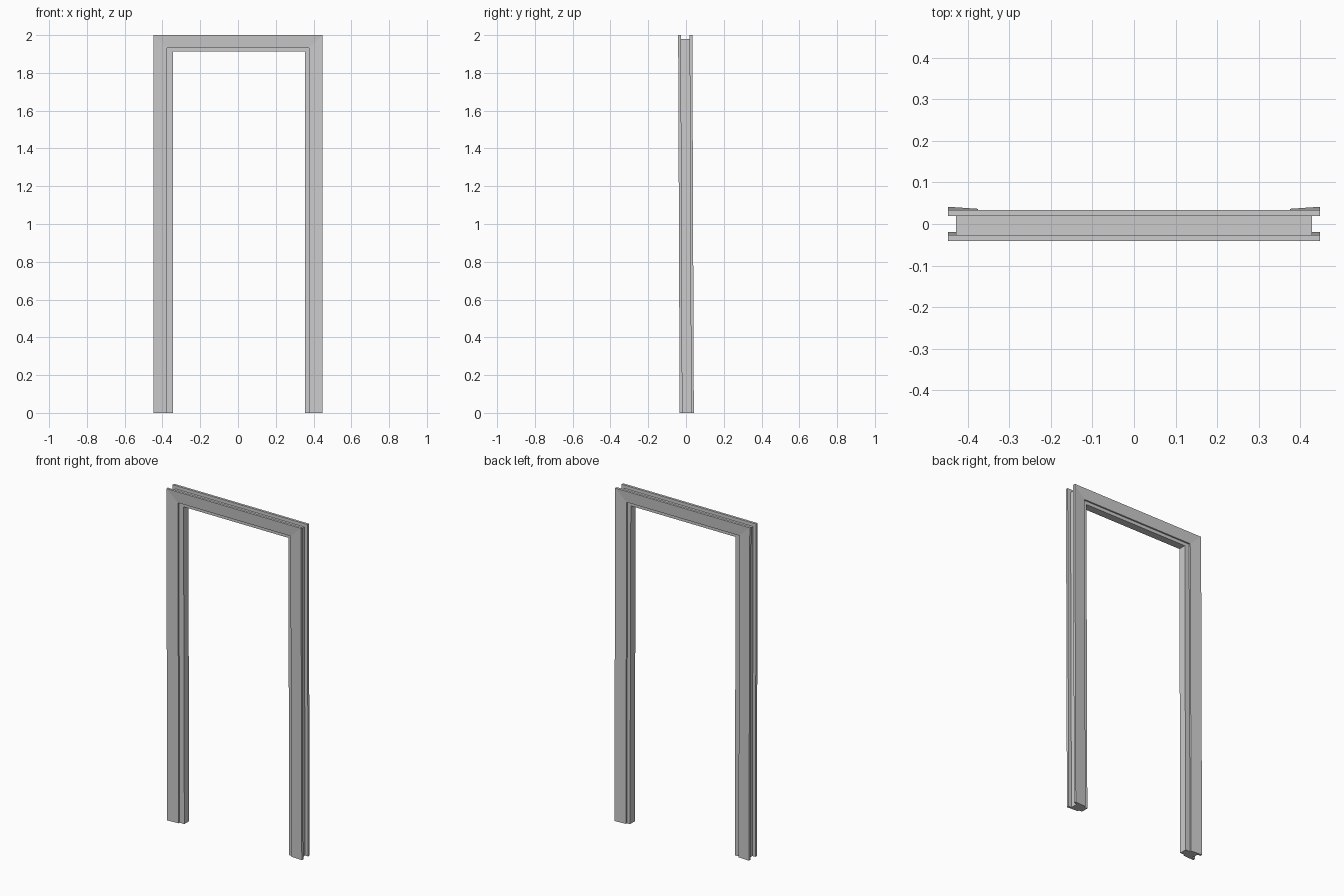
import bpy, bmesh

if "Cube" in bpy.data.objects:
    bpy.data.objects.remove(bpy.data.objects["Cube"])

LEAN = -0.004  # the whole frame leans slightly forward: y shift per unit of height


def arch(name, outer, inner, y_inside, y_outer_edge, y_inner_edge):
    """Three-sided frame; outer/inner are (left, right, top). The face may taper across its width."""
    bm = bmesh.new()

    def path(lim, y):
        left, right, top = lim
        pts = [(left, 0), (left, top), (right, top), (right, 0)]
        return [bm.verts.new((x, y + LEAN * (z - 1), z)) for x, z in pts]

    # cross-section loop swept round the opening
    section = [path(outer, y_inside), path(outer, y_outer_edge),
               path(inner, y_inner_edge), path(inner, y_inside)]
    for k in range(4):
        a, b = section[k], section[(k + 1) % 4]
        for i in range(3):
            bm.faces.new((a[i], a[i + 1], b[i + 1], b[i]))
    # feet
    for i in (0, 3):
        bm.faces.new([s[i] for s in section])
    bmesh.ops.recalc_face_normals(bm, faces=bm.faces)
    mesh = bpy.data.meshes.new(name)
    bm.to_mesh(mesh)
    bm.free()
    obj = bpy.data.objects.new(name, mesh)
    bpy.context.collection.objects.link(obj)
    return obj


# tapered casings on both sides, thicker at the outer edge
for name, side in (("front_casing", -1), ("back_casing", 1)):
    arch(name, (-0.448, 0.448, 2.0), (-0.375, 0.375, 1.932),
         side * 0.023, side * 0.0375, side * 0.0325)

# jamb between the casings, standing proud into the opening
arch("jamb", (-0.428, 0.428, 1.98), (-0.344, 0.354, 1.912), -0.023, 0.023, 0.023)
